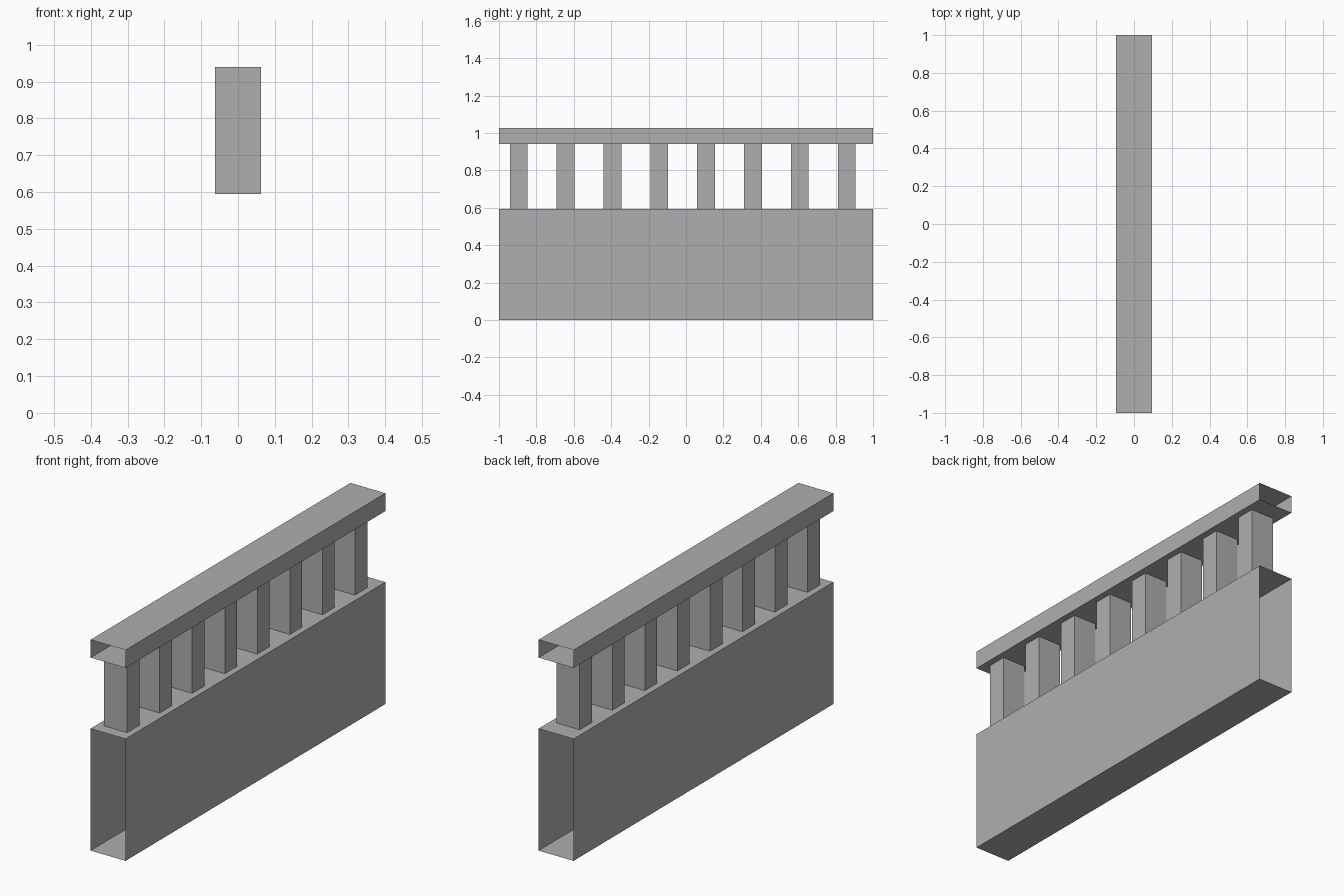
import bpy, bmesh
from mathutils import Matrix

if "Cube" in bpy.data.objects:
    bpy.data.objects.remove(bpy.data.objects["Cube"])

# Mid-grey stone
stone = bpy.data.materials.new("stone")
stone.diffuse_color = (0.43, 0.43, 0.43, 1)
stone.use_nodes = True
stone.node_tree.nodes["Principled BSDF"].inputs["Base Color"].default_value = stone.diffuse_color


def open_box(name, lo, hi, open_axis):
    """Box between two corners, without the two faces along open_axis."""
    size = [b - a for a, b in zip(lo, hi)]
    centre = [(a + b) / 2 for a, b in zip(lo, hi)]
    bm = bmesh.new()
    bmesh.ops.create_cube(bm, size=1, matrix=Matrix.Translation(centre) @ Matrix.Diagonal((*size, 1)))
    bm.normal_update()
    caps = [f for f in bm.faces if abs(f.normal[open_axis]) > 0.9]
    bmesh.ops.delete(bm, geom=caps, context='FACES_ONLY')
    mesh = bpy.data.meshes.new(name)
    bm.to_mesh(mesh)
    bm.free()
    mesh.materials.append(stone)
    obj = bpy.data.objects.new(name, mesh)
    bpy.context.collection.objects.link(obj)
    return obj


HALF_W = 0.094       # half width of wall and rail
WALL_TOP = 0.594
RAIL_BOTTOM = 0.94
RAIL_TOP = 1.027

# Wall and handrail are tubes with open ends
open_box("base_wall", (-HALF_W, -1, 0), (HALF_W, 1, WALL_TOP), 1)
open_box("top_rail", (-HALF_W, -1, RAIL_BOTTOM), (HALF_W, 1, RAIL_TOP), 1)

# Evenly spaced balusters, open where they meet wall and rail
for i in range(8):
    y = -0.942 + i * 0.2505
    open_box(f"baluster_{i + 1}", (-0.062, y, WALL_TOP), (0.062, y + 0.095, RAIL_BOTTOM), 2)
